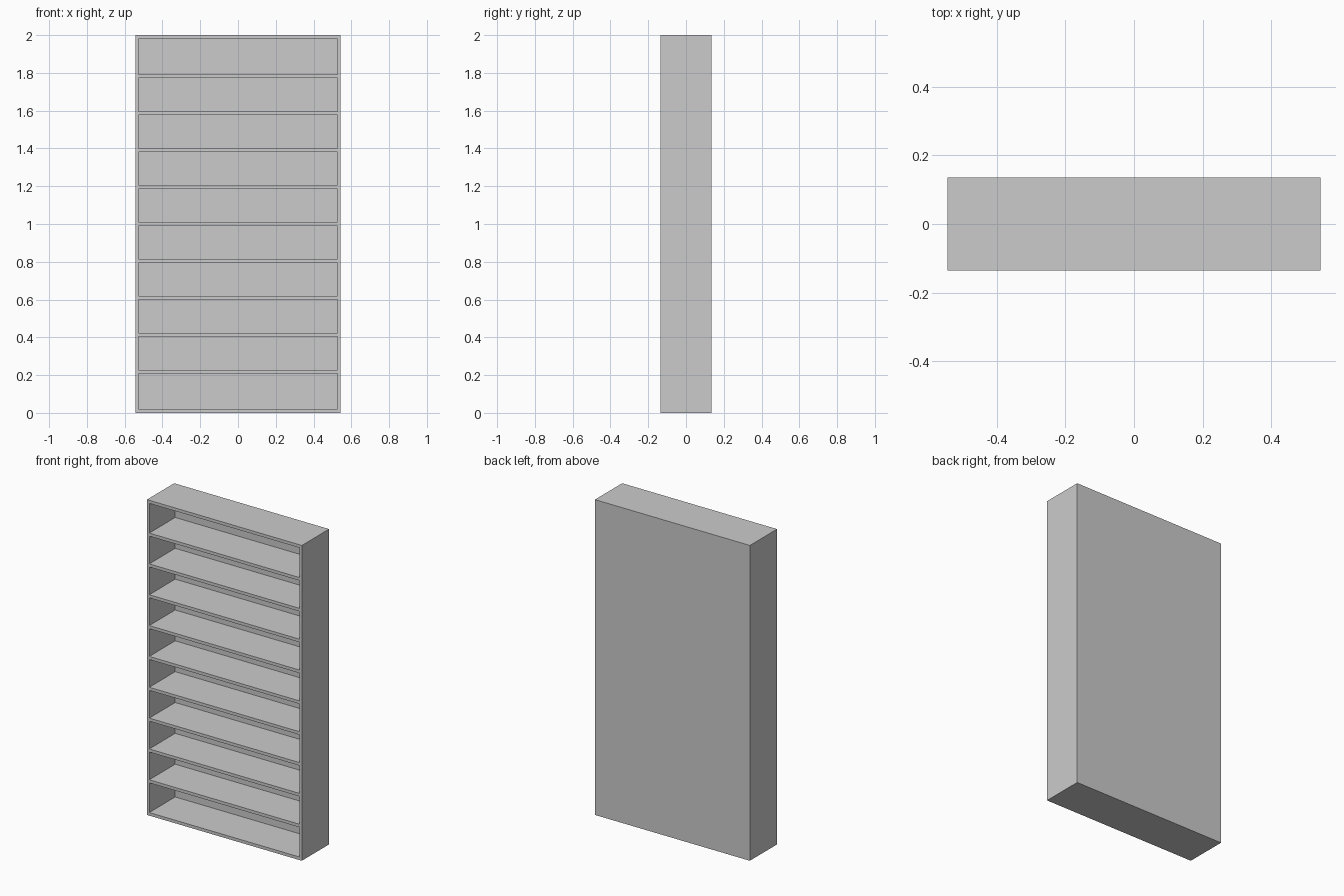
import bpy

cube = bpy.data.objects.get("Cube")
if cube:
    bpy.data.objects.remove(cube, do_unlink=True)

# Overall size and board thicknesses
WIDTH, DEPTH, HEIGHT = 1.087, 0.272, 2.0
SIDE, BOARD, BACK = 0.0165, 0.0195, 0.013
SHELVES, PITCH = 9, 0.1956

grey = bpy.data.materials.new("light_grey")
grey.use_nodes = True
colour = (0.6, 0.6, 0.6, 1)
grey.diffuse_color = colour
grey.node_tree.nodes["Principled BSDF"].inputs["Base Color"].default_value = colour


def board(name, size, centre):
    """Add a flat-faced box of the given size."""
    bpy.ops.mesh.primitive_cube_add(size=1, location=centre)
    obj = bpy.context.object
    obj.name = name
    obj.scale = size
    bpy.ops.object.transform_apply(location=False, rotation=False, scale=True)
    obj.data.materials.append(grey)
    return obj


inner_width = WIDTH - 2 * SIDE
inner_depth = DEPTH - BACK

# Side panels
for name, sign in (("left_side", 1), ("right_side", -1)):
    board(name, (SIDE, DEPTH, HEIGHT), (sign * (WIDTH - SIDE) / 2, 0, HEIGHT / 2))

# Top and bottom boards
board("top_board", (inner_width, DEPTH, BOARD), (0, 0, HEIGHT - BOARD / 2))
board("bottom_board", (inner_width, DEPTH, BOARD), (0, 0, BOARD / 2))

# Back panel
board("back_panel", (inner_width, BACK, HEIGHT - 2 * BOARD),
      (0, (DEPTH - BACK) / 2, HEIGHT / 2))

# Evenly spaced shelves, flush with the front
for i in range(SHELVES):
    z = HEIGHT / 2 + (i - (SHELVES - 1) / 2) * PITCH
    board(f"shelf_{i + 1}", (inner_width, inner_depth, BOARD), (0, -BACK / 2, z))
